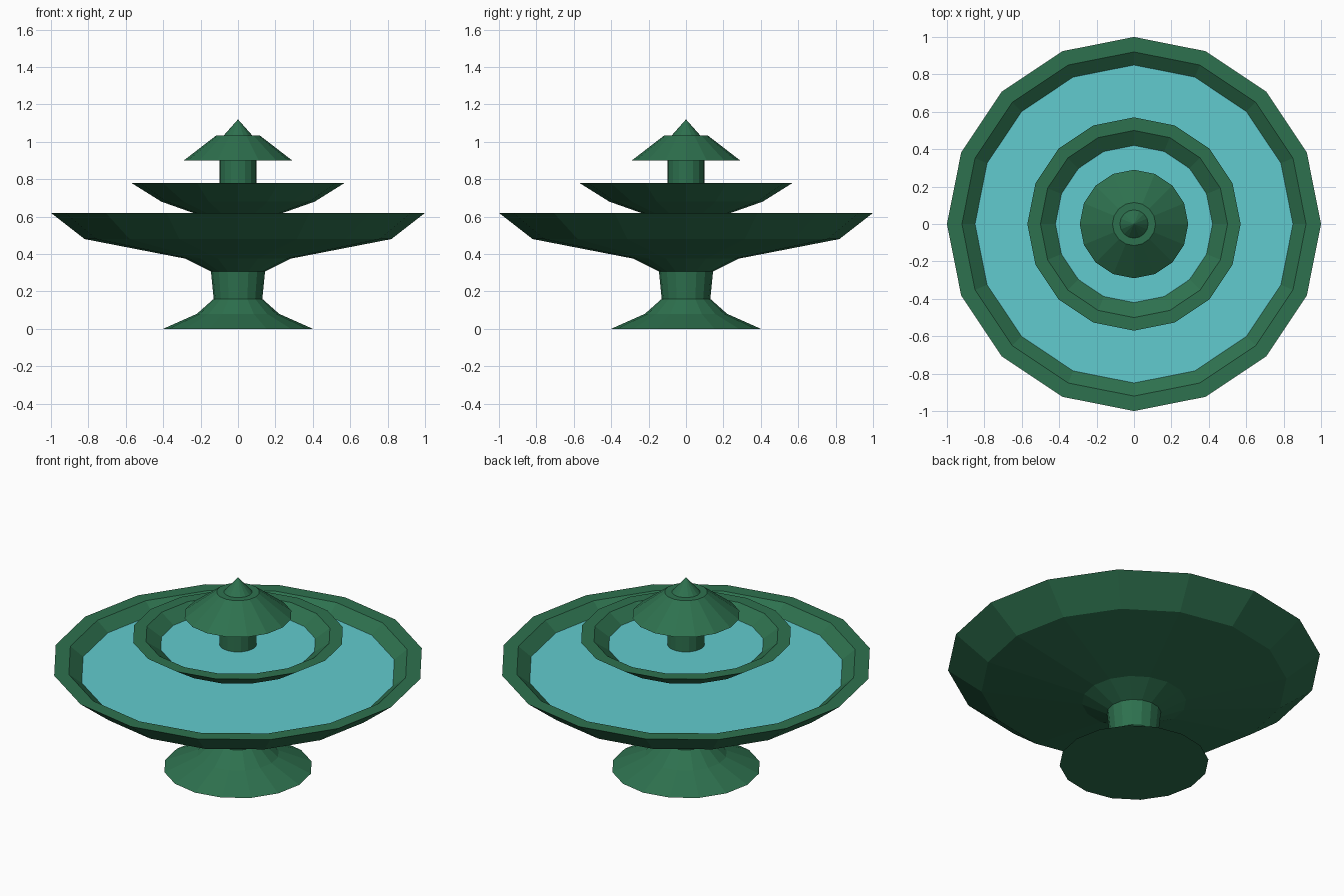
import bpy, bmesh
from math import cos, sin, pi

if "Cube" in bpy.data.objects:
    bpy.data.objects.remove(bpy.data.objects["Cube"])

SIDES = 16


def material(name, color):
    m = bpy.data.materials.new(name)
    m.diffuse_color = color
    m.use_nodes = True
    m.node_tree.nodes["Principled BSDF"].inputs["Base Color"].default_value = m.diffuse_color
    return m


stone = material("green_stone", (0.027, 0.165, 0.077, 1))
water = material("water", (0.12, 0.60, 0.62, 1))


def lathe(name, profile, mat):
    """Spin a (radius, z) profile around z; radius 0 makes a pole, open ends are capped."""
    bm = bmesh.new()
    rings = []
    for r, z in profile:
        if r == 0:
            rings.append([bm.verts.new((0, 0, z))] * SIDES)
        else:
            rings.append([bm.verts.new((r * cos(2 * pi * i / SIDES), r * sin(2 * pi * i / SIDES), z))
                          for i in range(SIDES)])
    for a, b in zip(rings, rings[1:]):
        for i in range(SIDES):
            j = (i + 1) % SIDES
            bm.faces.new(list(dict.fromkeys((a[i], a[j], b[j], b[i]))))
    for ring, (r, z) in ((rings[0], profile[0]), (rings[-1], profile[-1])):
        if r > 0:
            bm.faces.new(ring)
    bmesh.ops.recalc_face_normals(bm, faces=bm.faces)
    me = bpy.data.meshes.new(name)
    bm.to_mesh(me)
    bm.free()
    me.materials.append(mat)
    ob = bpy.data.objects.new(name, me)
    bpy.context.collection.objects.link(ob)
    return ob


# Flared foot and the stem it carries
lathe("foot", [(0.40, 0), (0.22, 0.08), (0.13, 0.16)], stone)
lathe("lower_stem", [(0.13, 0.16), (0.145, 0.31)], stone)

# Large basin: outside up to the rim, then down the inside to the floor
lathe("lower_basin", [(0.14, 0.305), (0.28, 0.375), (0.82, 0.48), (1.0, 0.62),
                      (0.92, 0.62), (0.78, 0.51), (0.26, 0.42)], stone)
lathe("lower_water", [(0.85, 0.55), (0.85, 0.565)], water)

# Small basin on its own stem
lathe("middle_stem", [(0.13, 0.42), (0.13, 0.61)], stone)
lathe("upper_basin", [(0.14, 0.60), (0.24, 0.62), (0.41, 0.68), (0.57, 0.78),
                      (0.50, 0.78), (0.38, 0.695), (0.20, 0.65)], stone)
lathe("upper_water", [(0.42, 0.71), (0.42, 0.725)], water)

# Top stem, sloping cap and pointed finial
lathe("upper_stem", [(0.10, 0.65), (0.10, 0.91)], stone)
lathe("cap", [(0.29, 0.90), (0.115, 1.035)], stone)
lathe("finial", [(0.08, 1.03), (0, 1.12)], stone)
